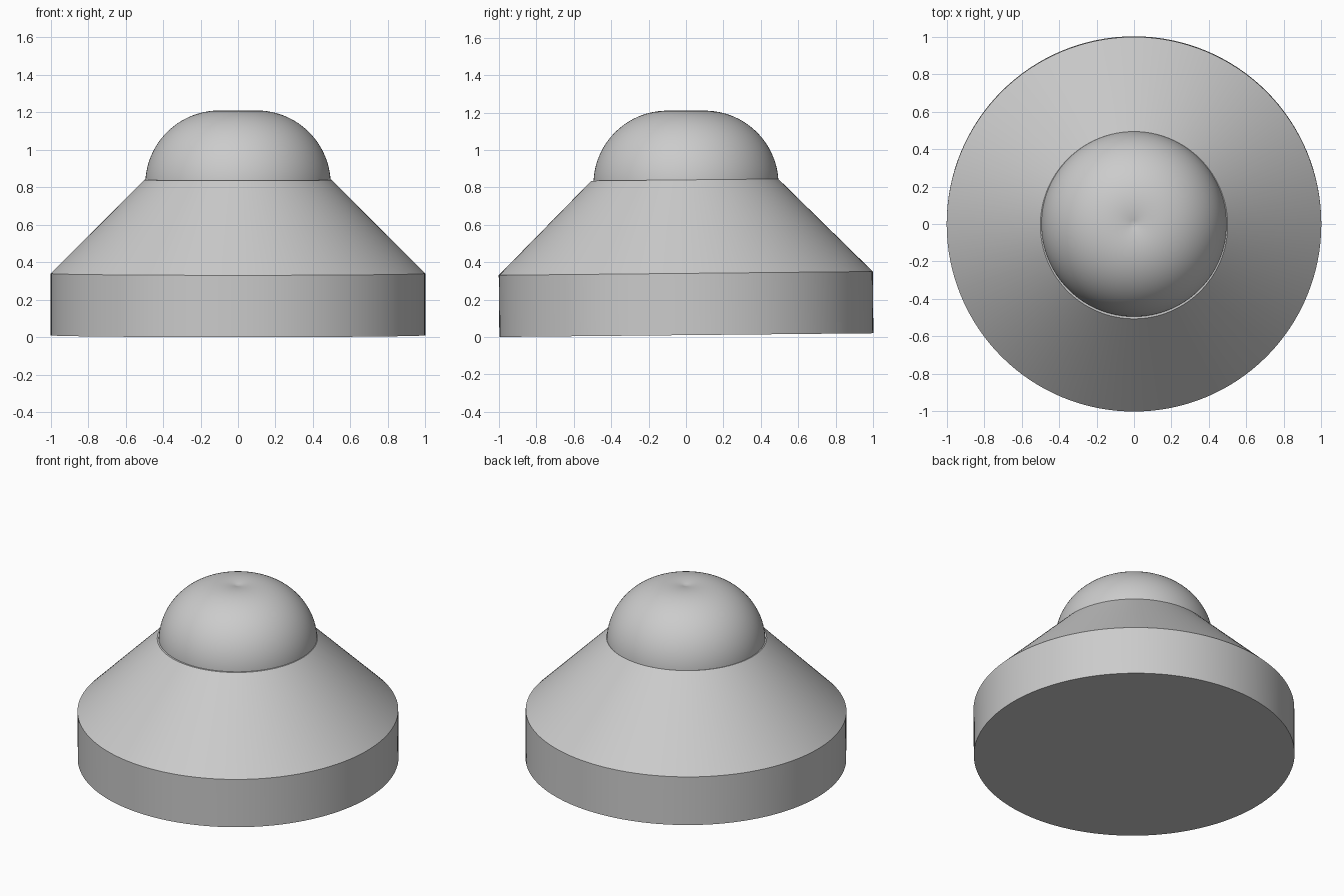
import bpy
import bmesh
import math
from mathutils import Matrix, Vector

SIDES = 128

cube = bpy.data.objects.get("Cube")
if cube:
    bpy.data.objects.remove(cube, do_unlink=True)

grey = bpy.data.materials.new("plain grey")
grey.use_nodes = True
colour = (0.6, 0.6, 0.6, 1)
grey.diffuse_color = colour
grey.node_tree.nodes["Principled BSDF"].inputs["Base Color"].default_value = colour


def lathe(name, profile):
    """Revolve (radius, height) points around z into a closed solid."""
    bm = bmesh.new()
    verts = [bm.verts.new((r, 0, z)) for r, z in profile]
    edges = [bm.edges.new(pair) for pair in zip(verts, verts[1:])]
    bmesh.ops.spin(bm, geom=verts + edges, cent=(0, 0, 0), axis=(0, 0, 1),
                   angle=math.tau, steps=SIDES, use_merge=True)
    bmesh.ops.remove_doubles(bm, verts=bm.verts, dist=1e-5)
    bmesh.ops.recalc_face_normals(bm, faces=bm.faces)
    mesh = bpy.data.meshes.new(name)
    bm.to_mesh(mesh)
    bm.free()
    mesh.materials.append(grey)
    obj = bpy.data.objects.new(name, mesh)
    bpy.context.collection.objects.link(obj)
    bpy.ops.object.select_all(action="DESELECT")
    obj.select_set(True)
    bpy.context.view_layer.objects.active = obj
    bpy.ops.object.shade_smooth_by_angle(angle=math.radians(30))
    return obj


# Drum with a sloping shoulder, leaning very slightly forward
body = lathe("body", [(0, 0), (1, 0), (1, 0.33), (0.5, 0.83), (0, 0.83)])
body.data.transform(Matrix.Translation(Vector((0, 0.002, 0.01)))
                    @ Matrix.Rotation(0.01, 4, "X"))

# Dome: a round arc set off from the axis, leaving a shallow dimple on top
ring, arc, level = 0.1, 0.395, 0.815
end = math.acos(-ring / arc)
steps = 32
dome_profile = [(0, level)]
for i in range(steps + 1):
    a = end * i / steps
    dome_profile.append((max(0, ring + arc * math.cos(a)),
                         level + arc * math.sin(a)))
dome = lathe("dome", dome_profile)
